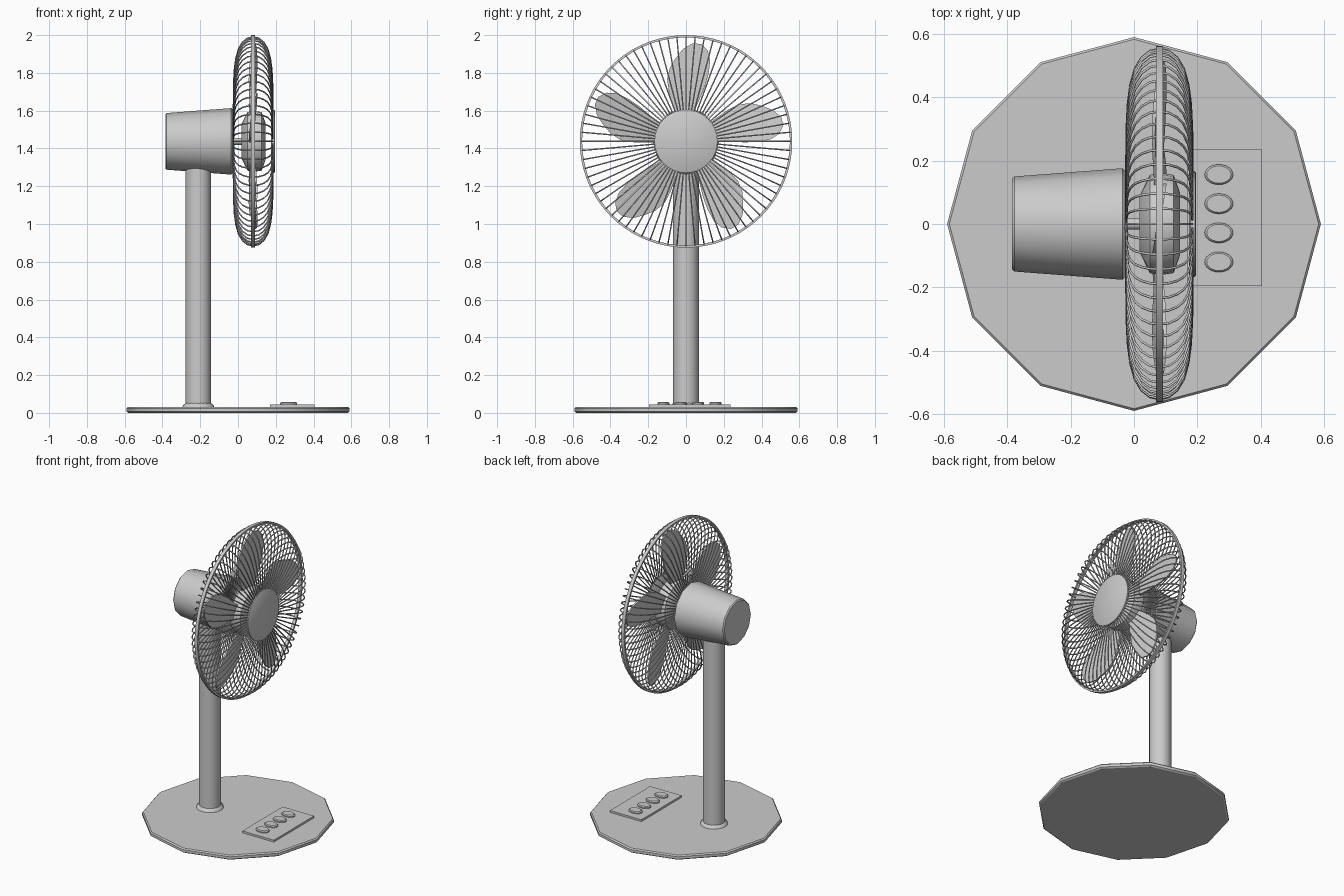
import bpy, bmesh
from math import sin, cos, pi, radians
from mathutils import Matrix

if "Cube" in bpy.data.objects:
    bpy.data.objects.remove(bpy.data.objects["Cube"])

CX, CZ = 0.08, 1.4375          # centre of the fan head
WIRES, BLADES = 72, 5


def finish(name, bm, smooth=True):
    bmesh.ops.recalc_face_normals(bm, faces=bm.faces)
    mesh = bpy.data.meshes.new(name)
    bm.to_mesh(mesh)
    bm.free()
    ob = bpy.data.objects.new(name, mesh)
    bpy.context.collection.objects.link(ob)
    if smooth:
        bpy.ops.object.select_all(action='DESELECT')
        ob.select_set(True)
        bpy.context.view_layer.objects.active = ob
        bpy.ops.object.shade_smooth_by_angle(angle=radians(35))
    return ob


def lathe(name, profile, sides, place=Matrix(), closed=False):
    """Spin (radius, height) pairs about z, then move with place."""
    bm = bmesh.new()
    rings = [[bm.verts.new((r * cos(2 * pi * i / sides), r * sin(2 * pi * i / sides), h))
              for i in range(sides)] for r, h in profile]
    pairs = list(zip(rings, rings[1:]))
    if closed:
        pairs.append((rings[-1], rings[0]))
    else:
        bm.faces.new(rings[0])
        bm.faces.new(rings[-1])
    for a, b in pairs:
        for i in range(sides):
            j = (i + 1) % sides
            bm.faces.new((a[i], a[j], b[j], b[i]))
    bm.transform(place)
    return finish(name, bm)


# Along-x placement: lathe height becomes world x on the fan axis
axis = Matrix.Translation((0, 0, CZ)) @ Matrix.Rotation(pi / 2, 4, 'Y')
column = Matrix.Translation((-0.21, 0, 0))

# Stand
lathe("base", [(0.58, 0), (0.59, 0.007), (0.59, 0.024), (0.583, 0.032)], 12)
lathe("pole_collar", [(0.085, 0.03), (0.08, 0.042), (0.066, 0.052)], 24, column)
lathe("pole", [(0.068, 0.03), (0.068, 1.32)], 16, column)

# Control panel with oval buttons
bm = bmesh.new()
bmesh.ops.create_cube(bm, size=1, matrix=Matrix.Translation((0.287, 0.02, 0.036))
                      @ Matrix.Diagonal((0.235, 0.43, 0.018, 1)))
finish("control_panel", bm, False)
for i in range(4):
    place = Matrix.Translation((0.268, -0.12 + 0.092 * i, 0)) @ Matrix.Diagonal((0.045, 0.032, 1, 1))
    lathe(f"button_{i + 1}", [(1, 0.04), (1, 0.052), (0.85, 0.058)], 24, place)

# Motor housing, shaft, hub and front badge disc
lathe("motor_housing", [(0.143, -0.385), (0.15, -0.378), (0.176, -0.036), (0.17, -0.03)], 12, axis)
lathe("shaft", [(0.018, -0.04), (0.018, 0.04)], 12, axis)
lathe("hub", [(0.09, 0.018), (0.155, 0.05), (0.162, 0.08), (0.155, 0.125), (0.1, 0.145)], 24, axis)
lathe("front_disc", [(0.16, 0.174), (0.167, 0.178), (0.167, 0.192), (0.16, 0.196)], 32, axis)

# Blades: rounded outlines, pitched and thickened
outline = [(-0.045, 0.12), (-0.065, 0.18), (-0.09, 0.26), (-0.1, 0.33), (-0.085, 0.39),
           (-0.055, 0.44), (-0.015, 0.49), (0.035, 0.519), (0.08, 0.515), (0.115, 0.48),
           (0.128, 0.43), (0.12, 0.36), (0.1, 0.29), (0.075, 0.23), (0.053, 0.18), (0.04, 0.12)]
for k in range(BLADES):
    bm = bmesh.new()
    count = len(outline)
    layers = [[bm.verts.new((t + 0.16 * (y - 0.015), y, z)) for y, z in outline]
              for t in (-0.005, 0.005)]
    for layer in layers:
        bm.faces.new(layer)
    for i in range(count):
        j = (i + 1) % count
        bm.faces.new((layers[0][i], layers[0][j], layers[1][j], layers[1][i]))
    bm.transform(Matrix.Translation((CX, 0, CZ)) @ Matrix.Rotation(2 * pi * k / BLADES, 4, 'X'))
    finish(f"blade_{k + 1}", bm)

# Guard wires: a half profile mirrored front to back, repeated around the axis
half = [(0.02, 0.104), (0.17, 0.104), (0.3, 0.103), (0.38, 0.099), (0.44, 0.091),
        (0.49, 0.077), (0.525, 0.056), (0.546, 0.03)]
path = half + [(0.553, 0)] + [(r, -d) for r, d in reversed(half)]
curve = bpy.data.curves.new("guard_wires", 'CURVE')
curve.dimensions = '3D'
curve.bevel_depth = 0.004
curve.bevel_resolution = 1
for k in range(WIRES):
    a = 2 * pi * k / WIRES
    spline = curve.splines.new('POLY')
    spline.points.add(len(path) - 1)
    for p, (r, d) in zip(spline.points, path):
        p.co = (CX + d, r * cos(a), CZ + r * sin(a), 1)
wires = bpy.data.objects.new("guard_wires", curve)
bpy.context.collection.objects.link(wires)
bpy.ops.object.select_all(action='DESELECT')
wires.select_set(True)
bpy.context.view_layer.objects.active = wires
bpy.ops.object.convert(target='MESH')

# Guard rim band and small rear ring
lathe("guard_rim", [(0.55, CX - 0.011), (0.5625, CX - 0.011),
                    (0.5625, CX + 0.011), (0.55, CX + 0.011)], 72, axis, True)
